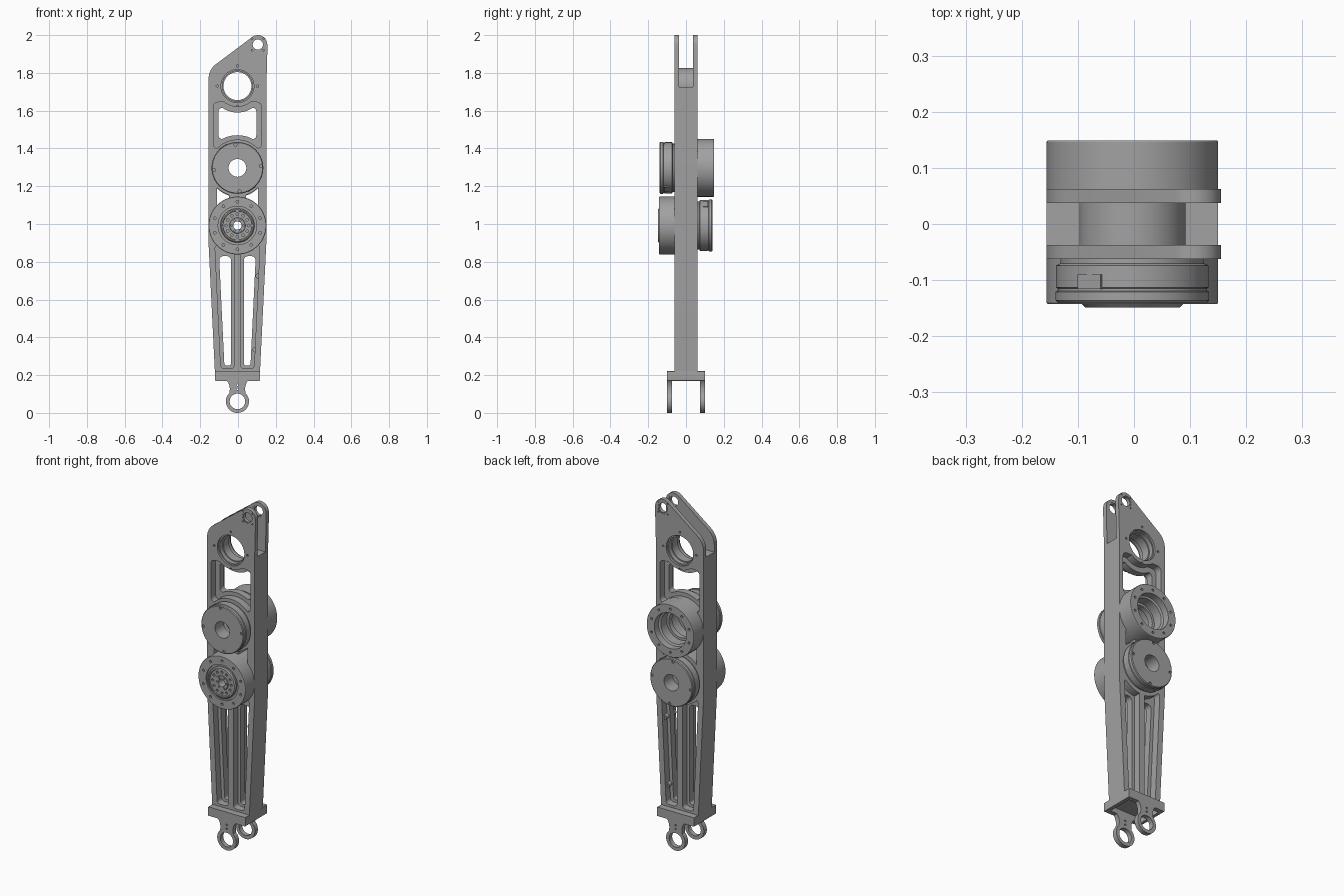
import bpy, bmesh, math
from mathutils import Vector, Matrix

if "Cube" in bpy.data.objects:
    bpy.data.objects.remove(bpy.data.objects["Cube"])

CX = -0.003                       # axis of the arm
Z_BEAR, Z_UP, Z_LOW = 1.73, 1.297, 0.992
TIP = (0.105, 1.95)

metal = bpy.data.materials.new("machined grey")
metal.use_nodes = True
metal.diffuse_color = (0.36, 0.36, 0.36, 1)
metal.node_tree.nodes["Principled BSDF"].inputs["Base Color"].default_value = (0.36, 0.36, 0.36, 1)


def make(name, bm):
    bmesh.ops.recalc_face_normals(bm, faces=bm.faces)
    me = bpy.data.meshes.new(name)
    bm.to_mesh(me)
    bm.free()
    me.materials.append(metal)
    ob = bpy.data.objects.new(name, me)
    bpy.context.collection.objects.link(ob)
    return ob


def prism(name, pts, y0, y1):
    """Extrude an x-z outline along y."""
    bm = bmesh.new()
    f = bm.faces.new([bm.verts.new((x, y0, z)) for x, z in pts])
    ext = bmesh.ops.extrude_face_region(bm, geom=[f])["geom"]
    bmesh.ops.translate(bm, vec=(0, y1 - y0, 0), verts=[v for v in ext if isinstance(v, bmesh.types.BMVert)])
    return make(name, bm)


def arc(x, z, r, a0, a1, n=16):
    return [(x + r * math.cos(math.radians(a0 + (a1 - a0) * i / n)),
             z + r * math.sin(math.radians(a0 + (a1 - a0) * i / n))) for i in range(n + 1)]


def rounded(pts, r, n=6):
    """Fillet every corner of an outline."""
    out = []
    for i, p in enumerate(pts):
        p = Vector(p)
        a, b = (Vector(pts[i - 1]) - p), (Vector(pts[(i + 1) % len(pts)]) - p)
        la, lb = a.length, b.length
        t = min(r / math.tan(a.angle(b) / 2), la * 0.45, lb * 0.45)
        s, e = p + a / la * t, p + b / lb * t
        for k in range(n + 1):
            u = k / n
            out.append(tuple(s * (1 - u) ** 2 + p * 2 * u * (1 - u) + e * u * u))
    return out


def rect(x0, x1, z0, z1):
    return [(x0, z0), (x1, z0), (x1, z1), (x0, z1)]


def disc(name, x, z, r, y0, y1, n=64):
    return prism(name, arc(x, z, r, 0, 360 - 360 / n, n - 1), y0, y1)


def boolean(ob, tool, op="DIFFERENCE"):
    """Apply a boolean and discard the tool."""
    mod = ob.modifiers.new("cut", "BOOLEAN")
    mod.operation, mod.solver, mod.object = op, "EXACT", tool
    bpy.context.view_layer.update()
    me = bpy.data.meshes.new_from_object(ob.evaluated_get(bpy.context.evaluated_depsgraph_get()))
    ob.modifiers.clear()
    ob.data = me
    bpy.data.objects.remove(tool)
    return ob


def bolts(ob, z, radius, count, size, y0, y1, start=0, x=CX):
    """Cut a circle of bolt holes."""
    bm = bmesh.new()
    for i in range(count):
        a = math.radians(start + 360 * i / count)
        m = Matrix.Translation((x + radius * math.cos(a), (y0 + y1) / 2, z + radius * math.sin(a)))
        bmesh.ops.create_cone(bm, cap_ends=True, segments=12, radius1=size, radius2=size,
                              depth=abs(y1 - y0), matrix=m @ Matrix.Rotation(math.pi / 2, 4, "X"))
    return boolean(ob, make("bolt_cutter", bm))


def lathe(name, profile, z, flip=1, steps=72):
    """Spin a closed (radius, y) profile about the y axis."""
    bm = bmesh.new()
    vs = [bm.verts.new((r, y * flip, 0)) for r, y in profile]
    es = [bm.edges.new((vs[i - 1], vs[i])) for i in range(len(vs))]
    bmesh.ops.spin(bm, geom=vs + es, cent=(0, 0, 0), axis=(0, 1, 0), angle=2 * math.pi, steps=steps)
    bmesh.ops.remove_doubles(bm, verts=bm.verts, dist=1e-5)
    bmesh.ops.translate(bm, vec=(CX, 0, z), verts=bm.verts)
    return make(name, bm)


# Arm frame outline
outline = [(CX + 0.119, 0.21), (CX + 0.153, 0.9), (CX + 0.153, 1.72), (0.155, 1.9)]
outline += arc(*TIP, 0.05, 0, 130) + arc(-0.056, 1.767, 0.1, 130, 180) + [(CX - 0.153, 0.9), (CX - 0.119, 0.21)]
frame = prism("arm_frame", outline, -0.062, 0.062)

# Upper window: shallow pockets on both faces, then a through opening
for y0, y1 in ((-0.1, -0.02), (0.02, 0.1)):
    pocket = prism("pocket", rounded(rect(CX - 0.128, CX + 0.128, 1.4, 1.645), 0.03), y0, y1)
    boolean(pocket, disc("keep", CX, Z_BEAR, 0.11, -0.2, 0.2))
    boolean(pocket, disc("keep", CX, Z_UP, 0.15, -0.2, 0.2))
    boolean(frame, pocket)
window = prism("window", rounded(rect(CX - 0.1, CX + 0.1, 1.45, 1.615), 0.022), -0.1, 0.1)
boolean(window, disc("keep", CX, Z_BEAR, 0.14, -0.2, 0.2))
boolean(window, disc("keep", CX, Z_UP, 0.173, -0.2, 0.2))
boolean(frame, window)

# Side gaps between the drives and long tapered slots, mirrored
for s in (-1, 1):
    gap = prism("gap", [(CX + s * x, z) for x, z in rect(0.045, 0.108, 1.05, 1.24)], -0.1, 0.1)
    for z in (Z_UP, Z_LOW):
        boolean(gap, disc("keep", CX, z, 0.15, -0.2, 0.2))
    boolean(frame, gap)
    long_pocket = [(0.017, 0.235), (0.088, 0.235), (0.119, 0.89), (0.017, 0.89)]
    for y0, y1 in ((-0.1, -0.02), (0.02, 0.1)):
        pocket = prism("pocket", rounded([(CX + s * x, z) for x, z in long_pocket], 0.022), y0, y1)
        boolean(pocket, disc("keep", CX, Z_LOW, 0.152, -0.2, 0.2))
        boolean(frame, pocket)
    slot = [(0.034, 0.25), (0.069, 0.25), (0.097, 0.83), (0.034, 0.83)]
    boolean(frame, prism("slot", rounded([(CX + s * x, z) for x, z in slot], 0.026), -0.1, 0.1))

# Fork gap at the top, leaving the bearing housing
fork = prism("fork_gap", rect(-0.3, 0.3, 1.725, 2.1), -0.037, 0.037)
boolean(fork, disc("keep", CX, Z_BEAR, 0.095, -0.2, 0.2))
boolean(frame, fork)

# Bores
for x, z, r in ((CX, Z_BEAR, 0.087), (CX, Z_UP, 0.12), (CX, Z_LOW, 0.12), (*TIP, 0.033)):
    boolean(frame, disc("bore", x, z, r, -0.2, 0.2))
for y0, y1 in ((-0.07, -0.045), (0.045, 0.07)):
    bolts(frame, Z_BEAR, 0.107, 4, 0.006, y0, y1)
    bolts(frame, TIP[1], 0.043, 4, 0.004, y0, y1, 45, TIP[0])

# Bearing liner and fork bushings
lathe("bearing_liner", [(0.08, -0.05), (0.088, -0.05), (0.088, 0.05), (0.08, 0.05),
                        (0.08, 0.025), (0.074, 0.025), (0.074, -0.025), (0.08, -0.025)], Z_BEAR)
for y in (-0.05, 0.05):
    boolean(disc("fork_bushing", *TIP, 0.034, y - 0.01, y + 0.01),
            disc("bore", *TIP, 0.027, -0.2, 0.2))

# Cable posts beside the left slot
for x, z in ((0.108, 0.725), (0.092, 0.335)):
    bolts(disc("cable_post", x, z, 0.015, -0.045, 0.045, 20), z, 0, 1, 0.006, 0.03, 0.06, 0, x)

# Drive units: slim rear cover on one face, wide shell on the other
outer = [(0.047, -0.14), (0.133, -0.14), (0.137, -0.136), (0.137, -0.121), (0.133, -0.119),
         (0.133, -0.115), (0.136, -0.113), (0.136, -0.074), (0.128, -0.07), (0.128, 0.055),
         (0.153, 0.055), (0.153, 0.14), (0.151, 0.143)]
open_bore = [(0.103, 0.143), (0.103, 0.11), (0.092, 0.105), (0.092, 0.05), (0.078, 0.05),
             (0.078, 0.02), (0.1, 0.02), (0.1, -0.06), (0.047, -0.06)]
output = [(0.102, 0.143), (0.102, 0.134), (0.09, 0.134), (0.09, 0.143), (0.084, 0.149), (0.078, 0.149),
          (0.076, 0.144), (0.042, 0.144), (0.04, 0.148), (0.022, 0.148), (0.022, -0.06), (0.047, -0.06)]
lift = [(r, y + 0.006 if y > 0.13 else y) for r, y in outer]
open_lift = [(r, 0.149 if y > 0.13 else y) for r, y in open_bore]
upper = lathe("upper_drive", lift + open_lift, Z_UP)
lower = lathe("lower_drive", outer + output, Z_LOW, -1)
for ob, z, s, top in ((upper, Z_UP, 1, 0.149), (lower, Z_LOW, -1, 0.143)):
    bolts(ob, z, 0.126, 10, 0.007, s * (top - 0.012), s * 0.2, 18)
    bolts(ob, z, 0.124, 4, 0.008, -s * 0.132, -s * 0.2, 5)
bolts(lower, Z_LOW, 0.06, 12, 0.007, -0.134, -0.2)
bolts(lower, Z_LOW, 0.031, 6, 0.004, -0.14, -0.2)

# Cable connectors on the slim covers
for z, s, angles in ((Z_UP, -1, (124, 304)), (Z_LOW, 1, (56, 236))):
    for a in angles:
        bm = bmesh.new()
        m = (Matrix.Translation((CX, s * 0.103, z)) @ Matrix.Rotation(-math.radians(a), 4, "Y")
             @ Matrix.Translation((0.129, 0, 0)) @ Matrix.Diagonal((0.018, 0.026, 0.05, 1)))
        bmesh.ops.create_cube(bm, size=1, matrix=m)
        make("cable_connector", bm)

# Foot flange, hollow underneath
foot = prism("foot_flange", rounded(rect(CX - 0.12, CX + 0.12, 0.17, 0.222), 0.004, 3), -0.1, 0.1)
boolean(foot, prism("hollow", rect(CX - 0.1, CX + 0.1, 0.1, 0.2), -0.073, 0.073))

# Foot lugs
half = [(0.06, 0.175), (0.048, 0.16), (0.042, 0.142), (0.04, 0.125)]
lug = [(CX + x, z) for x, z in half] + arc(CX, 0.061, 0.061, 45, -225, 40)
lug += [(CX - x, z) for x, z in reversed(half)]
for y0, y1 in ((-0.1, -0.073), (0.073, 0.1)):
    ob = prism("foot_lug", lug, y0, y1)
    boolean(ob, disc("bore", CX, 0.061, 0.041, -0.2, 0.2))
    for z in (0.125, 0.147):
        bolts(ob, z, 0, 1, 0.005, -0.2, 0.2)

# Smooth round walls, keep machined edges sharp
bpy.ops.object.select_all(action="DESELECT")
for ob in bpy.context.collection.objects:
    if ob.type == "MESH":
        ob.select_set(True)
        bpy.context.view_layer.objects.active = ob
bpy.ops.object.shade_smooth_by_angle(angle=math.radians(30))
